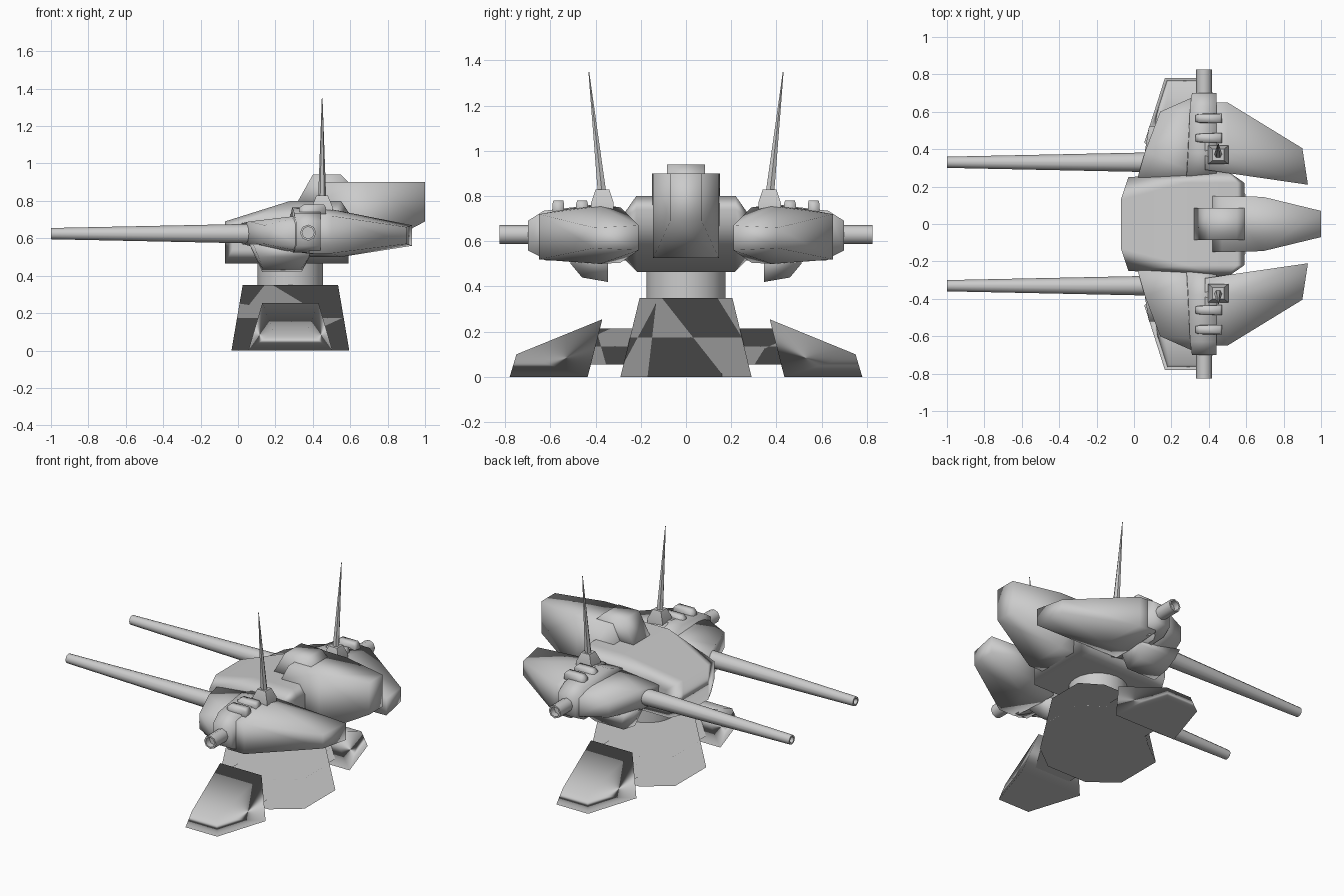
import bpy, bmesh, math
from mathutils import Vector

if "Cube" in bpy.data.objects:
    bpy.data.objects.remove(bpy.data.objects["Cube"])


def finish(name, bm, soft):
    """soft: None = crisp edges, 'plain' = fully smooth, 'broad' = smooth led by the big faces."""
    bmesh.ops.recalc_face_normals(bm, faces=bm.faces)
    me = bpy.data.meshes.new(name)
    bm.to_mesh(me)
    bm.free()
    ob = bpy.data.objects.new(name, me)
    bpy.context.collection.objects.link(ob)
    if soft:
        me.shade_smooth()
    else:
        bpy.ops.object.select_all(action='DESELECT')
        ob.select_set(True)
        bpy.context.view_layer.objects.active = ob
        bpy.ops.object.shade_smooth_by_angle(angle=math.radians(50))
    if soft == 'broad':
        m = ob.modifiers.new("broad_normals", 'WEIGHTED_NORMAL')
        m.mode = 'FACE_AREA'
        m.weight = 100
    return ob


def hull(name, pts, soft=None):
    """Faceted armour block: convex hull of its corner points."""
    bm = bmesh.new()
    for p in pts:
        bm.verts.new(p)
    r = bmesh.ops.convex_hull(bm, input=bm.verts)
    junk = [v for v in r["geom_interior"] + r["geom_unused"] if isinstance(v, bmesh.types.BMVert)]
    bmesh.ops.delete(bm, geom=list(set(junk)), context='VERTS')
    bmesh.ops.dissolve_limit(bm, angle_limit=0.02, verts=bm.verts, edges=bm.edges)
    return finish(name, bm, soft)


def sym(pts, c=0.0, axis=1):
    """Add the reflection of the points across one axis."""
    out = []
    for p in pts:
        q = list(p)
        q[axis] = 2 * c - q[axis]
        out += [tuple(p), tuple(q)]
    return out


def tube(name, a, b, r1, r2, n, bore=0.0):
    """Tapered round bar from a to b, optionally with a recessed end."""
    a, b = Vector(a), Vector(b)
    rot = (b - a).to_track_quat('Z', 'Y')
    rings = [(a, r1), (b, r2)]
    if bore:
        rings += [(b, r2 * bore), (b + (a - b).normalized() * 0.04, r2 * bore)]
    bm = bmesh.new()
    loops = [[bm.verts.new(p + rot @ Vector((r * math.cos(2 * math.pi * i / n),
                                             r * math.sin(2 * math.pi * i / n), 0)))
              for i in range(n)] for p, r in rings]
    for u, v in zip(loops, loops[1:]):
        for i in range(n):
            j = (i + 1) % n
            bm.faces.new((u[i], u[j], v[j], v[i]))
    bm.faces.new(loops[0])
    bm.faces.new(loops[-1])
    return finish(name, bm, None)


CX = 0.28  # turning axis of the turret

# Pedestal base and neck
hull("pedestal", sym(sym([(CX + .315, .16, 0), (CX + .145, .29, 0),
                          (CX + .255, .12, .35), (CX + .12, .205, .35)]), CX, 0), 'broad')
tube("neck", (CX, 0, .33), (CX, 0, .49), .175, .175, 24)

# Main turret body with sloped front
hull("turret_body", sym([
    (-.07, .13, .69), (-.07, .13, .465), (-.03, .25, .66), (-.03, .25, .54),
    (.28, .22, .80), (.55, .22, .80), (.59, .22, .74), (.59, .217, .465),
    (.49, .29, .70), (.49, .29, .54), (-.03, .217, .465)]), 'broad')

# Rear counterweight
hull("rear_block", sym([
    (.47, .15, .90), (.42, .15, .80), (.45, .145, .53), (.69, .145, .90),
    (.69, .145, .525), (1, .07, .90), (1, .07, .69)]), 'plain')

# Roof hatch
hull("roof_hatch", sym([(.31, .085, .78), (.40, .085, .94), (.55, .085, .94),
                        (.60, .085, .89), (.60, .085, .78)]), 'plain')

for side, s in (("left", 1), ("right", -1)):
    def part(name, pts, soft=None):
        return hull(f"{side}_{name}", [(x, s * y, z) for x, y, z in pts], soft)

    def bar(name, a, b, *args):
        return tube(f"{side}_{name}", (a[0], s * a[1], a[2]), (b[0], s * b[1], b[2]), *args)

    # Foot and its link to the pedestal
    part("foot", sym([(CX + .225, .435, 0), (CX + .115, .78, 0), (CX + .15, .37, .255),
                      (CX + .09, .75, .10)], CX, 0), 'broad')
    part("foot_link", sym([(CX + .13, .2, .055), (CX + .13, .46, .055),
                           (CX + .11, .2, .215), (CX + .11, .43, .215)], CX, 0), 'broad')

    # Side pod: rear shell, front wedge, cross band
    part("pod_shell", [
        (.38, .65, .72), (.38, .65, .52), (.50, .65, .72), (.50, .65, .52),
        (.38, .40, .765), (.50, .38, .755), (.38, .40, .50), (.55, .38, .50),
        (.38, .29, .75), (.58, .295, .72), (.38, .29, .505), (.58, .295, .52),
        (.93, .21, .67), (.93, .21, .56), (.90, .405, .66), (.90, .405, .57)], 'plain')
    part("pod_front", [
        (.02, .25, .68), (.02, .25, .57), (.06, .39, .69), (.06, .39, .56),
        (.14, .60, .67), (.14, .60, .57), (.32, .68, .68), (.32, .68, .56),
        (.40, .24, .73), (.40, .24, .515), (.40, .62, .73), (.40, .62, .515)], 'plain')
    part("pod_band", [
        (.31, .70, .69), (.44, .70, .69), (.31, .70, .56), (.44, .70, .56),
        (.30, .63, .735), (.44, .63, .735), (.30, .63, .525), (.44, .63, .525),
        (.28, .24, .72), (.44, .24, .72), (.29, .38, .765), (.44, .38, .765),
        (.28, .24, .525), (.44, .24, .525)], 'plain')

    # Lower box under the pod
    part("lower_box", [
        (.06, .40, .57), (.13, .345, .42), (.34, .345, .42), (.13, .46, .44),
        (.34, .46, .44), (.11, .51, .50), (.38, .51, .50), (.08, .52, .57),
        (.40, .52, .55), (.40, .345, .53), (.06, .345, .57)], 'plain')

    # Gun barrel and side stub
    bar("gun_barrel", (.15, .33, .625), (-1, .33, .625), .054, .030, 12, .65)
    bar("side_stub", (.375, .66, .63), (.375, .825, .63), .043, .043, 8, .75)

    # Two small roof lugs
    for i, y in enumerate((.46, .565)):
        part(f"roof_lug_{i + 1}", sym([
            (.33, y + .020, .70), (.33, y + .018, .765), (.35, y + .026, .70),
            (.35, y + .022, .78), (.46, y + .022, .78), (.47, y + .026, .765),
            (.47, y + .026, .70)], y), 'plain')

    # Antenna mount and whip
    part("antenna_mount", sym(sym([(.505, .42, .735), (.505, .42, .77),
                                   (.48, .40, .83)], .37), .45, 0))
    bar("antenna", (.45, .37, .80), (.45, .43, 1.35), .022, .002, 6)
